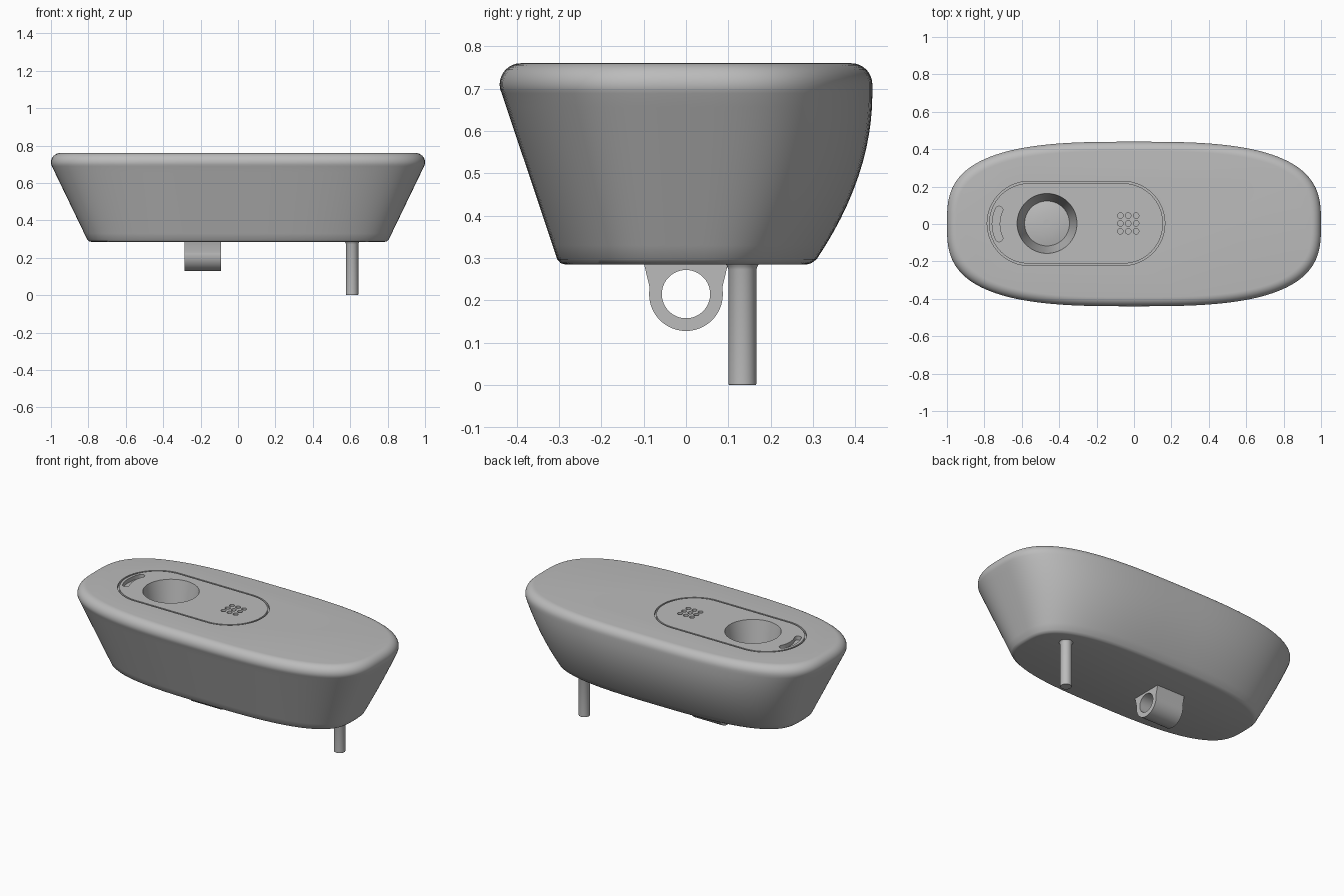
import bpy, bmesh, math
from math import sin, cos, pi, radians

if "Cube" in bpy.data.objects:
    bpy.data.objects.remove(bpy.data.objects["Cube"], do_unlink=True)

grey = bpy.data.materials.new("plain grey")
grey.use_nodes = True
grey.diffuse_color = (0.5, 0.5, 0.5, 1)
grey.node_tree.nodes["Principled BSDF"].inputs["Base Color"].default_value = (0.5, 0.5, 0.5, 1)


def loft(name, rings, closed=False):
    """Skin equal-length point rings; cap the ends, or join last to first."""
    bm = bmesh.new()
    loops = [[bm.verts.new(p) for p in ring] for ring in rings]
    pairs = list(zip(loops, loops[1:]))
    if closed:
        pairs.append((loops[-1], loops[0]))
    else:
        bm.faces.new(loops[0])
        bm.faces.new(loops[-1])
    for a, b in pairs:
        for i in range(len(a)):
            j = (i + 1) % len(a)
            bm.faces.new((a[i], a[j], b[j], b[i]))
    bmesh.ops.recalc_face_normals(bm, faces=bm.faces)
    mesh = bpy.data.meshes.new(name)
    bm.to_mesh(mesh)
    bm.free()
    mesh.materials.append(grey)
    obj = bpy.data.objects.new(name, mesh)
    bpy.context.collection.objects.link(obj)
    return obj


def circle(x, y, z, r, n=64):
    return [(x + r * cos(2 * pi * i / n), y + r * sin(2 * pi * i / n), z) for i in range(n)]


def turned(name, x, y, profile, n=64):
    return loft(name, [circle(x, y, z, r, n) for r, z in profile])


def arc(x, y, r, start, end, n):
    angles = [radians(start + (end - start) * i / n) for i in range(n + 1)]
    return [(x + r * cos(a), y + r * sin(a)) for a in angles]


def raised(points, z):
    return [(x, y, z) for x, y in points]


def activate(obj):
    bpy.ops.object.select_all(action='DESELECT')
    obj.select_set(True)
    bpy.context.view_layer.objects.active = obj


def cut(obj, cutter):
    cutter.hide_render = True
    activate(obj)
    mod = obj.modifiers.new("cut", 'BOOLEAN')
    mod.operation = 'DIFFERENCE'
    mod.solver = 'EXACT'
    mod.object = cutter
    bpy.ops.object.modifier_apply(modifier=mod.name)
    bpy.data.objects.remove(cutter, do_unlink=True)


def smooth(obj):
    activate(obj)
    bpy.ops.object.shade_smooth_by_angle(angle=radians(30))


# Body: rounded oblong section, flared ends and front, bowed back
BASE, SHOULDER, TOP, FILLET = 0.285, 0.689, 0.76, 0.05


def section(half, front, back, z, n=128):
    ring = []
    for i in range(n):
        a = 2 * pi * i / n
        c, s = cos(a), sin(a)
        depth = back if s > 0 else front
        ring.append((math.copysign(half * abs(c) ** (2 / 3), c),
                     math.copysign(depth * abs(s) ** (2 / 3), s), z))
    return ring


rings = [section(0.785, 0.285, 0.285, BASE), section(0.796, 0.296, 0.296, BASE + 0.003)]
for i in range(13):
    t = 0.03 + 0.97 * i / 12
    rings.append(section(0.80 + 0.195 * t, 0.30 + 0.135 * t,
                         0.44 - 0.14 * (1 - t) ** 2, BASE + (SHOULDER - BASE) * t))
for i in range(1, 11):
    a = radians(-25 + 115 * i / 10)
    out = FILLET * cos(a)
    rings.append(section(0.95 + out, 0.39 + out, 0.39 + FILLET * cos(max(a, 0)),
                         TOP - FILLET + FILLET * sin(a)))
body = loft("body", rings)

# Oblong groove around the control panel
ABOVE = TOP + 0.05


def stadium(r):
    return arc(-0.56, 0.003, r, 90, 270, 32) + arc(-0.06, 0.003, r, -90, 90, 32)


outer, inner = stadium(0.225), stadium(0.215)
cut(body, loft("groove_cutter", [raised(outer, TOP - 0.015), raised(outer, ABOVE),
                                 raised(inner, ABOVE), raised(inner, TOP - 0.015)], closed=True))

# Curved slot with rounded ends at the left of the panel
mid, w, spread = 0.178, 0.02, 25
tips = [(-0.56 + mid * cos(radians(a)), mid * sin(radians(a))) for a in (180 - spread, 180 + spread)]
slot = (arc(-0.56, 0, mid + w, 180 - spread, 180 + spread, 20)
        + arc(*tips[1], w, 180 + spread, 360 + spread, 10)[1:]
        + arc(-0.56, 0, mid - w, 180 + spread, 180 - spread, 20)[1:]
        + arc(*tips[0], w, -spread, 180 - spread, 10)[1:-1])
cut(body, loft("slot_cutter", [raised(slot, TOP - 0.025), raised(slot, ABOVE)]))

# Tapered well with a slightly domed floor and a small centre dimple
WELL = -0.465
cut(body, turned("well_cutter", WELL, 0.003, [(0.12, 0.56), (0.16, TOP), (0.172, ABOVE)]))
floor = turned("well_floor", WELL, 0.003,
               [(0.12, 0.555), (0.12, 0.562), (0.09, 0.569), (0.055, 0.573), (0.022, 0.575)])
cut(floor, turned("dimple_cutter", WELL, 0.003, [(0.021, 0.567), (0.021, 0.6)], 24))

# Three by three grid of small holes
for i in range(3):
    for j in range(3):
        cut(body, turned("hole_cutter", -0.031 + (i - 1) * 0.042, 0.003 + (j - 1) * 0.042,
                         [(0.015, TOP - 0.025), (0.015, ABOVE)], 20))

# Mounting loop under the body
loop_side = [(0.1, BASE + 0.005)] + arc(0, 0.215, 0.087, 10, -190, 40) + [(-0.1, BASE + 0.005)]
bore = arc(0, 0.215, 0.057, 0, 354, 59)
mounting_loop = loft("mounting_loop", [[(x, y, z) for y, z in loop_side] for x in (-0.285, -0.09)])
cut(mounting_loop, loft("bore_cutter", [[(x, y, z) for y, z in bore] for x in (-0.4, 0.1)]))

# Pin with a small flared root
pin = turned("pin", 0.61, 0.133, [(0.031, 0), (0.033, 0.003), (0.033, 0.273),
                                  (0.036, 0.281), (0.041, BASE + 0.003)], 40)

for part in (body, floor, mounting_loop, pin):
    smooth(part)
